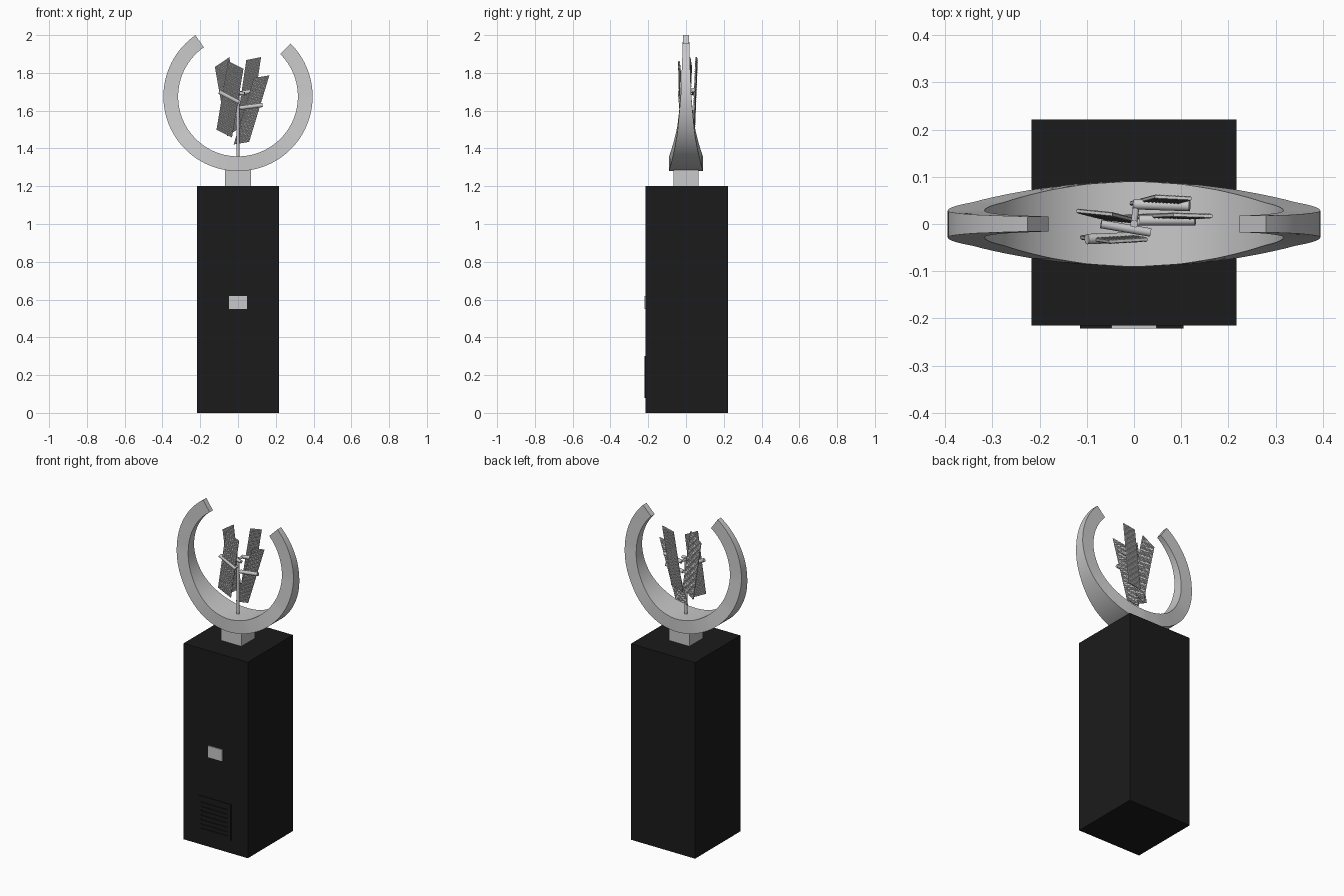
import bpy, bmesh, math
from mathutils import Vector, Matrix

if "Cube" in bpy.data.objects:
    bpy.data.objects.remove(bpy.data.objects["Cube"])


def material(name, v):
    m = bpy.data.materials.new(name)
    m.diffuse_color = (v, v, v, 1)
    m.use_nodes = True
    m.node_tree.nodes["Principled BSDF"].inputs["Base Color"].default_value = m.diffuse_color
    return m


BLACK = material("matte black", 0.011)
SILVER = material("silver grey", 0.58)


def finish(bm, name, mat):
    bmesh.ops.recalc_face_normals(bm, faces=bm.faces)
    me = bpy.data.meshes.new(name)
    bm.to_mesh(me)
    bm.free()
    me.materials.append(mat)
    ob = bpy.data.objects.new(name, me)
    bpy.context.collection.objects.link(ob)
    return ob


def box(name, lo, hi, mat):
    bm = bmesh.new()
    bmesh.ops.create_cube(bm, size=1)
    for v in bm.verts:
        v.co = [lo[i] + (v.co[i] + 0.5) * (hi[i] - lo[i]) for i in range(3)]
    return finish(bm, name, mat)


def rod(name, a, b, r, mat, sides=12):
    a, b = Vector(a), Vector(b)
    d = b - a
    rot = d.to_track_quat('Z', 'Y').to_matrix().to_4x4()
    bm = bmesh.new()
    bmesh.ops.create_cone(bm, cap_ends=True, segments=sides, radius1=r, radius2=r,
                          depth=d.length, matrix=Matrix.Translation((a + b) / 2) @ rot)
    for f in bm.faces:
        f.smooth = len(f.verts) == 4
    for e in bm.edges:
        e.smooth = all(f.smooth for f in e.link_faces)
    return finish(bm, name, mat)


# pedestal, label plate and vent
box("pedestal", (-0.217, -0.215, 0), (0.217, 0.222, 1.2), BLACK)
box("label_plate", (-0.048, -0.221, 0.55), (0.048, -0.214, 0.62), SILVER)
X0, X1, Z0, Z1 = -0.115, 0.105, 0.08, 0.30
box("vent_left", (X0, -0.221, Z0), (X0 + 0.02, -0.214, Z1), BLACK)
box("vent_right", (X1 - 0.02, -0.221, Z0), (X1, -0.214, Z1), BLACK)
box("vent_bottom", (X0 + 0.02, -0.221, Z0), (X1 - 0.02, -0.214, Z0 + 0.022), BLACK)
box("vent_top", (X0 + 0.02, -0.221, Z1 - 0.032), (X1 - 0.02, -0.214, Z1), BLACK)
for i in range(6):
    z = 0.108 + i * 0.027
    box("vent_slat", (X0 + 0.02, -0.2205, z), (X1 - 0.02, -0.214, z + 0.019), BLACK)

# neck under the ring
box("neck", (-0.068, -0.065, 1.2), (0.068, 0.065, 1.31), SILVER)

# open ring, wide at the bottom and narrowing to both ends
WIDTHS = [(0, .091), (18, .085), (33, .073), (60, .046), (90, .028), (120, .020), (150, .015)]


def half_width(t):
    t = abs(t)
    for (a, wa), (b, wb) in zip(WIDTHS, WIDTHS[1:]):
        if t <= b:
            return wa + (wb - wa) * (t - a) / (b - a)
    return WIDTHS[-1][1]


bm = bmesh.new()
rings = []
N = 80
for i in range(N + 1):
    t = -145.2 + (145.2 + 135) * i / N      # degrees from the bottom, + is right
    s, c, w = math.sin(math.radians(t)), math.cos(math.radians(t)), half_width(t)
    rings.append([bm.verts.new((r * s, y, 1.675 - r * c))
                  for r, y in ((0.395, -w), (0.395, w), (0.317, w), (0.317, -w))])
for a, b in zip(rings, rings[1:]):
    for k in range(4):
        bm.faces.new((a[k], a[(k + 1) % 4], b[(k + 1) % 4], b[k])).smooth = True
    for k in range(4):                       # long corner edges stay sharp
        bm.edges.get((a[k], b[k])).smooth = False
bm.faces.new(rings[0])
bm.faces.new(rings[-1])
for ring in (rings[0], rings[-1]):
    for k in range(4):
        bm.edges.get((ring[k], ring[(k + 1) % 4])).smooth = False
finish(bm, "open_ring", SILVER)

# stem inside the ring
rod("stem", (0, 0, 1.35), (0, 0, 1.70), 0.008, SILVER)


def panel(name, top, bottom, width, slope, yaw):
    """Thin slanted plate with a grid of small raised points on both faces."""
    top, bottom = Vector(top), Vector(bottom)
    u = Vector((width, width * yaw, width * slope))
    v_dir = top - bottom
    n = v_dir.cross(u).normalized()
    mid = (top + bottom) / 2
    bm = bmesh.new()
    bmesh.ops.create_grid(bm, x_segments=10, y_segments=40, size=0.5)
    for v in bm.verts:
        v.co = mid + u * v.co.x + v_dir * v.co.y + n * 0.003
    geo = bmesh.ops.extrude_face_region(bm, geom=bm.faces[:])
    for g in geo["geom"]:
        if isinstance(g, bmesh.types.BMVert):
            g.co -= n * 0.006
    bmesh.ops.recalc_face_normals(bm, faces=bm.faces)
    bm.normal_update()
    faces = [f for f in bm.faces if abs(f.normal.dot(n)) > 0.9]
    bmesh.ops.poke(bm, faces=faces, offset=0.0025)
    return finish(bm, name, SILVER)


# four leaning mesh panels
panel("panel_right_back", (0.083, 0.056, 1.876), (0.030, 0.042, 1.52), 0.078, 0.2, -0.05)
panel("panel_right_front", (0.125, 0.018, 1.780), (0.018, 0.014, 1.428), 0.082, 0.17, -0.03)
panel("panel_left_back", (-0.084, 0.024, 1.857), (-0.02, 0.008, 1.49), 0.076, 0.68, -0.1)
panel("panel_left_front", (-0.012, -0.035, 1.843), (-0.073, -0.026, 1.478), 0.082, -0.5, 0.06)

# clamp bars holding the panels
rod("bar_left_front", (-0.10, -0.032, 1.700), (0.005, -0.028, 1.645), 0.011, SILVER)
rod("bar_left_back", (-0.07, 0.000, 1.700), (0.035, -0.018, 1.690), 0.009, SILVER)
rod("bar_right_front", (0.012, 0.008, 1.615), (0.13, 0.008, 1.630), 0.011, SILVER)
rod("bar_right_back", (0.0, 0.042, 1.690), (0.118, 0.038, 1.710), 0.011, SILVER)
# short links from the stem to the bars
rod("link_left", (0, 0, 1.65), (0, -0.024, 1.648), 0.007, SILVER)
rod("link_right", (0, 0, 1.69), (0.005, 0.042, 1.691), 0.007, SILVER)
rod("link_side", (0, 0, 1.615), (0.02, 0.008, 1.615), 0.007, SILVER)
